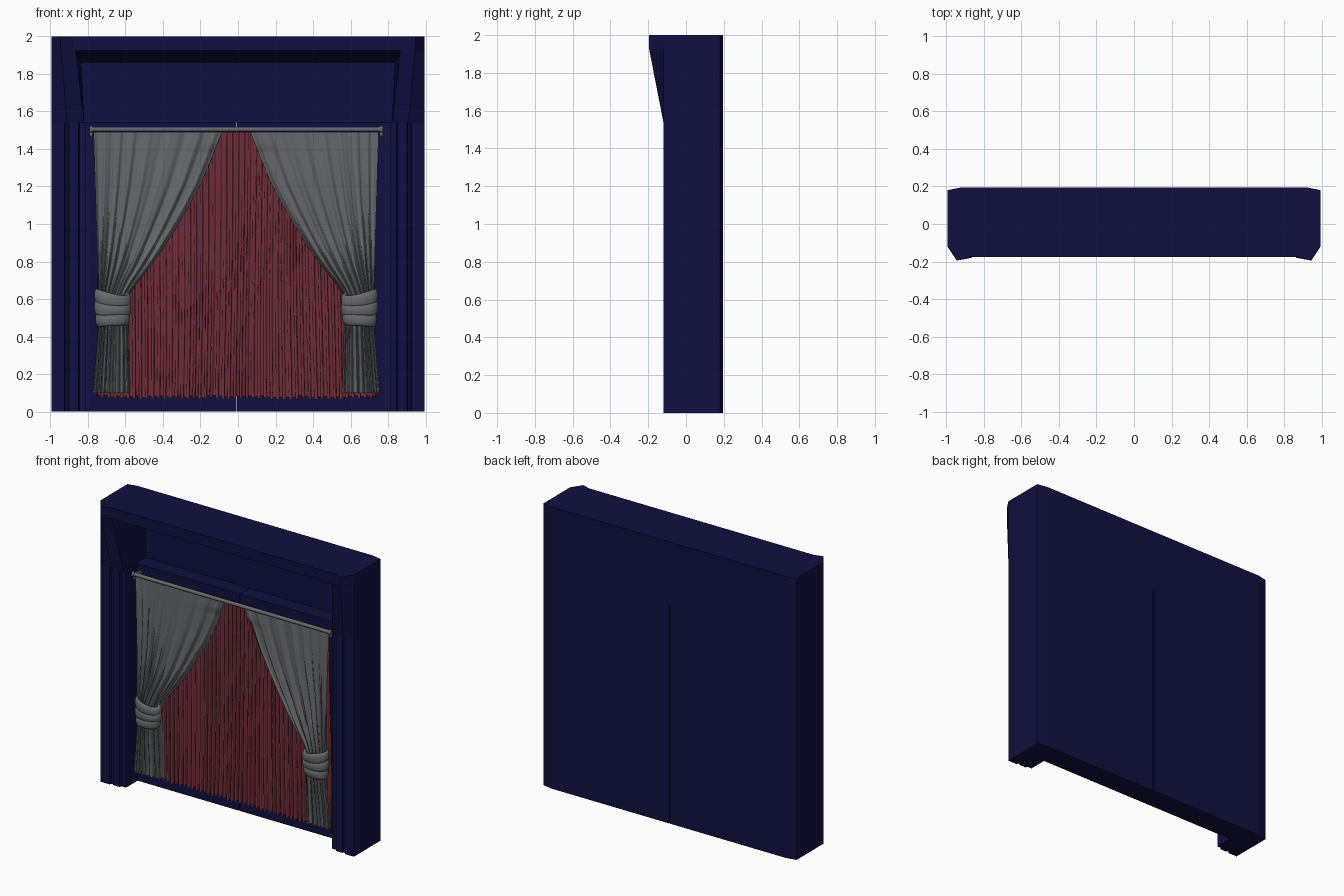
import bpy, bmesh, math, random
from math import sin, cos, pi

if "Cube" in bpy.data.objects:
    bpy.data.objects.remove(bpy.data.objects["Cube"])

random.seed(4)

def mat(name, rgb):
    m = bpy.data.materials.new(name)
    m.diffuse_color = (*rgb, 1)
    m.use_nodes = True
    m.node_tree.nodes["Principled BSDF"].inputs["Base Color"].default_value = m.diffuse_color
    return m

NAVY = mat("navy_frame", (0.005, 0.005, 0.052))
RED = mat("red_curtain", (0.175, 0.028, 0.043))
GREY = mat("grey_drape", (0.135, 0.14, 0.15))
CX = -0.01   # middle of the curtains

def finish(name, bm, m, smooth=False, sheet=False):
    """Turn a bmesh into an object; open sheets are made to face the front."""
    bmesh.ops.recalc_face_normals(bm, faces=bm.faces[:])
    if sheet and sum(f.normal.y * f.calc_area() for f in bm.faces) > 0:
        bmesh.ops.reverse_faces(bm, faces=bm.faces[:])
    if smooth:
        for f in bm.faces:
            f.smooth = True
    me = bpy.data.meshes.new(name)
    bm.to_mesh(me)
    bm.free()
    me.materials.append(m)
    ob = bpy.data.objects.new(name, me)
    bpy.context.collection.objects.link(ob)
    return ob

def loft(name, rows, m, closed=True, caps=True, smooth=False):
    """Skin a list of equally long point rows."""
    bm = bmesh.new()
    vs = [[bm.verts.new(p) for p in r] for r in rows]
    n = len(rows[0])
    for a, b in zip(vs, vs[1:]):
        for i in range(n if closed else n - 1):
            j = (i + 1) % n
            bm.faces.new((a[i], a[j], b[j], b[i]))
    if closed and caps:
        bm.faces.new(vs[0])
        bm.faces.new(vs[-1])
    return finish(name, bm, m, smooth, sheet=not closed)

def prism(name, outline, z0, z1, m):
    return loft(name, [[(x, y, z) for x, y in outline] for z in (z0, z1)], m)

def box(name, x0, x1, y0, y1, z0, z1, m):
    return prism(name, [(x0, y0), (x1, y0), (x1, y1), (x0, y1)], z0, z1, m)

def interp(pts, t):
    """Piecewise linear lookup, pts sorted by first value."""
    for (a, va), (b, vb) in zip(pts, pts[1:]):
        if t <= b:
            return va + (vb - va) * max(0, (t - a) / (b - a))
    return pts[-1][1]

# --- frame: wall panels with the thin centre slit, and the upper wall
box("wall_panel_left", -0.82, -0.009, 0.03, 0.195, 0, 1.54, NAVY)
box("wall_panel_right", -0.004, 0.82, 0.03, 0.195, 0, 1.54, NAVY)
box("upper_wall", -0.84, 0.84, 0.14, 0.195, 1.54, 1.93, NAVY)

# --- side pillars with grooved fronts, and flared brackets above them
pillar = [(0.995, 0.18), (0.995, -0.12), (0.925, -0.12), (0.92, -0.105),
          (0.905, -0.105), (0.90, -0.115), (0.85, -0.115), (0.845, -0.10),
          (0.81, -0.10), (0.81, 0.195), (0.92, 0.195)]
low = [(0.995, 0.18), (0.995, -0.12), (0.91, -0.12), (0.82, -0.115), (0.82, 0.195), (0.92, 0.195)]
high = [(0.995, 0.18), (0.995, -0.12), (0.945, -0.195), (0.865, -0.18), (0.84, 0.195), (0.92, 0.195)]
for s, side in ((-1, "left"), (1, "right")):
    prism("pillar_" + side, [(s * x, y) for x, y in pillar], 0, 1.54, NAVY)
    loft("bracket_" + side, [[(s * x, y, 1.54) for x, y in low],
                             [(s * x, y, 1.925) for x, y in high]], NAVY)

# --- header: chamfered slab plus the sloped underside
half = [(0.88, -0.177), (0.945, -0.195), (0.995, -0.12), (0.995, 0.18), (0.92, 0.195)]
prism("header", half + [(-x, y) for x, y in reversed(half)], 1.925, 2.0, NAVY)
slope = [(-0.177, 1.925), (0.14, 1.925), (0.14, 1.86)]
loft("header_underside", [[(x, y, z) for y, z in slope] for x in (-0.86, 0.86)], NAVY)

# --- curtain rod with end stops and brackets
def rod(name, x0, x1, r):
    ring = [(r * cos(a * pi / 8), r * sin(a * pi / 8)) for a in range(16)]
    ob = loft(name, [[(x, -0.05 + a, 1.505 + b) for a, b in ring] for x in (x0, x1)], GREY)
    return ob

rod("curtain_rod", CX - 0.775, CX + 0.775, 0.013)
for s, side in ((-1, "left"), (1, "right")):
    a, b = sorted((CX + s * 0.765, CX + s * 0.782))
    rod("rod_stop_" + side, a, b, 0.018)
    box("rod_bracket_" + side, a, b, -0.05, 0.035, 1.47, 1.50, GREY)

# --- red pleated back curtain
NP, COLS = 46, 46 * 8
jit = [random.uniform(0.45, 1.0) for _ in range(NP + 1)]
hem = [random.uniform(-0.006, 0.006) for _ in range(NP + 1)]
rows = []
for k in range(15):
    t = k / 14
    row = []
    for i in range(COLS + 1):
        u = i / COLS
        p = u * NP + 0.25 * sin(3 * t + 9 * u)
        q = min(NP, max(0, int(p)))
        amp = 0.016 * jit[q] * (0.6 + 0.4 * t)
        z = 1.49 - t * (1.415 + 0.006 * cos(2 * pi * p) + hem[q])
        row.append((CX + (u - 0.5) * (1.46 + 0.03 * t) + 0.003 * sin(4 * pi * p),
                    0.004 - amp * cos(2 * pi * p), z))
    rows.append(row)
loft("red_back_curtain", rows, RED, closed=False, smooth=True)

# --- grey tied drapes: distance of the outer and inner edge from the middle, by height
outer = [(0.10, 0.765), (0.46, 0.735), (0.55, 0.73), (0.64, 0.735), (1.0, 0.745), (1.49, 0.76)]
inner = [(0.10, 0.565), (0.46, 0.575), (0.55, 0.585), (0.625, 0.57), (0.69, 0.525), (0.77, 0.46),
         (0.86, 0.395), (0.97, 0.325), (1.09, 0.255), (1.21, 0.19), (1.35, 0.13), (1.49, 0.075)]
depth = [(0.10, 0.018), (0.46, 0.022), (0.64, 0.022), (0.9, 0.014), (1.49, 0.006)]

def drape(s, side):
    rows = []
    for k in range(57):
        z = 0.10 + 1.39 * k / 56
        xo, xi, d = interp(outer, z), interp(inner, z), interp(depth, z)
        # the bundle is rounder near the tie and flat near the rod
        bulge = 0.03 * max(0, 1 - abs(z - 0.55) / 0.4)
        row = []
        for i in range(121):
            u = i / 120
            p = 2 * pi * (8 * u + 0.6 * sin(5 * u))
            y = -0.045 - bulge * sin(pi * u) - d * (cos(p) + 0.3 * sin(2.3 * p + 1)) * 0.8
            y += 0.03 * u ** 8 * (1 if z < 1.4 else 0.4)   # inner edge turns back
            row.append((CX + s * (xo + (xi - xo) * u), y, z))
        rows.append(row)
    loft("tied_drape_" + side, rows, GREY, closed=False, smooth=True)

# --- tie backs: three soft overlapping rolls round each bundle
def tie(s, side):
    for n in range(3):
        zc, rx = 0.605 - 0.052 * n, 0.088 - 0.007 * abs(n - 0.6)
        rows = []
        for k in range(41):
            a = 2 * pi * k / 40
            row = []
            for j in range(12):
                b = 2 * pi * j / 12
                h = 0.036 + 0.004 * sin(2 * a + n)
                r = 0.014 * cos(b)
                x = (rx + r) * cos(a)
                y = (0.042 + r) * sin(a)
                z = zc + h * sin(b) + (0.12 * n - 0.16) * x + 0.012 * sin(a)
                row.append((CX + s * (0.658 - x), -0.052 + y, z))
            rows.append(row)
        loft(f"tie_roll_{side}_{n + 1}", rows, GREY, caps=False, smooth=True)

for s, side in ((-1, "left"), (1, "right")):
    drape(s, side)
    tie(s, side)
